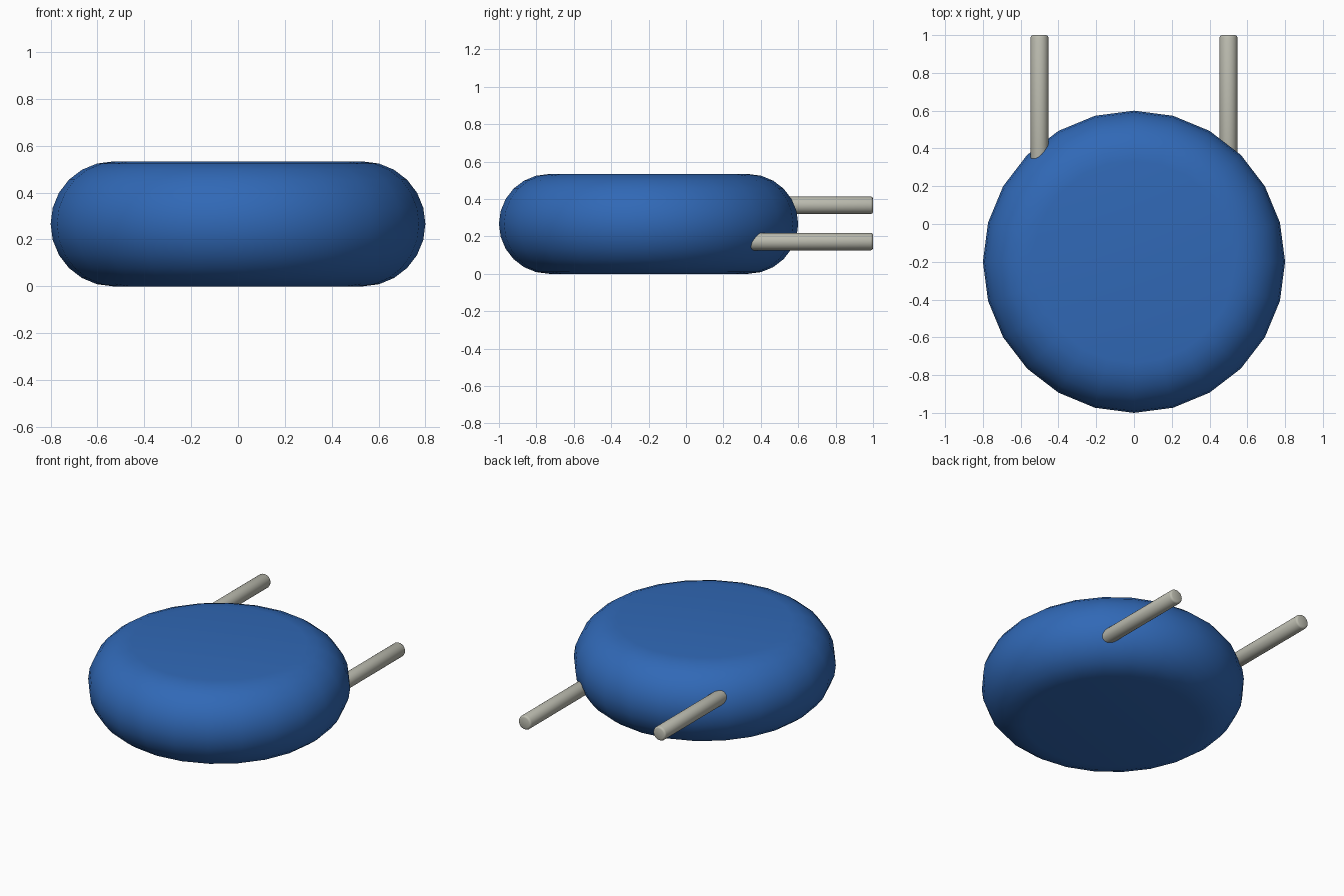
import bpy, bmesh, math
from mathutils import Matrix

cube = bpy.data.objects.get("Cube")
if cube:
    bpy.data.objects.remove(cube, do_unlink=True)


def material(name, rgb):
    mat = bpy.data.materials.new(name)
    mat.use_nodes = True
    mat.diffuse_color = (*rgb, 1)
    bsdf = next(n for n in mat.node_tree.nodes if n.type == 'BSDF_PRINCIPLED')
    bsdf.inputs["Base Color"].default_value = (*rgb, 1)
    return mat


def turned(name, profile, sides, matrix, mat):
    """Revolve (radius, height) points about z, cap both ends and place."""
    bm = bmesh.new()
    rings = [[bm.verts.new((r * math.sin(2 * math.pi * i / sides),
                            r * math.cos(2 * math.pi * i / sides), z))
              for i in range(sides)] for r, z in profile]
    for low, high in zip(rings, rings[1:]):
        for i in range(sides):
            j = (i + 1) % sides
            bm.faces.new((low[i], low[j], high[j], high[i]))
    bm.faces.new(rings[0])
    bm.faces.new(rings[-1])
    bmesh.ops.recalc_face_normals(bm, faces=bm.faces)
    mesh = bpy.data.meshes.new(name)
    bm.to_mesh(mesh)
    bm.free()
    mesh.materials.append(mat)
    obj = bpy.data.objects.new(name, mesh)
    obj.matrix_world = matrix
    bpy.context.collection.objects.link(obj)
    bpy.ops.object.select_all(action='DESELECT')
    obj.select_set(True)
    bpy.context.view_layer.objects.active = obj
    bpy.ops.object.shade_smooth_by_angle(angle=math.radians(50))
    return obj


blue = material("blue", (0.03, 0.14, 0.47))
metal = material("pale grey metal", (0.50, 0.50, 0.43))

# Rounded disc body: flat caps joined by a half-round rim
HALF = 0.2665
rim = [(0.8 - HALF + HALF * math.cos(a), HALF + HALF * math.sin(a))
       for a in (math.radians(-90 + 15 * k) for k in range(13))]
turned("body", rim, 24, Matrix.Translation((0, -0.2, 0)), blue)

# Two parallel pins at different heights, with softened ends
R, LENGTH, B = 0.047, 0.8, 0.012
pin = [(R - B, 0), (R - 0.3 * B, 0.3 * B), (R, B),
       (R, LENGTH - B), (R - 0.3 * B, LENGTH - 0.3 * B), (R - B, LENGTH)]
for name, x, z in (("left_pin", 0.5, 0.172), ("right_pin", -0.5, 0.366)):
    place = Matrix.Translation((x, 0.2, z)) @ Matrix.Rotation(-math.pi / 2, 4, 'X')
    turned(name, pin, 24, place, metal)
